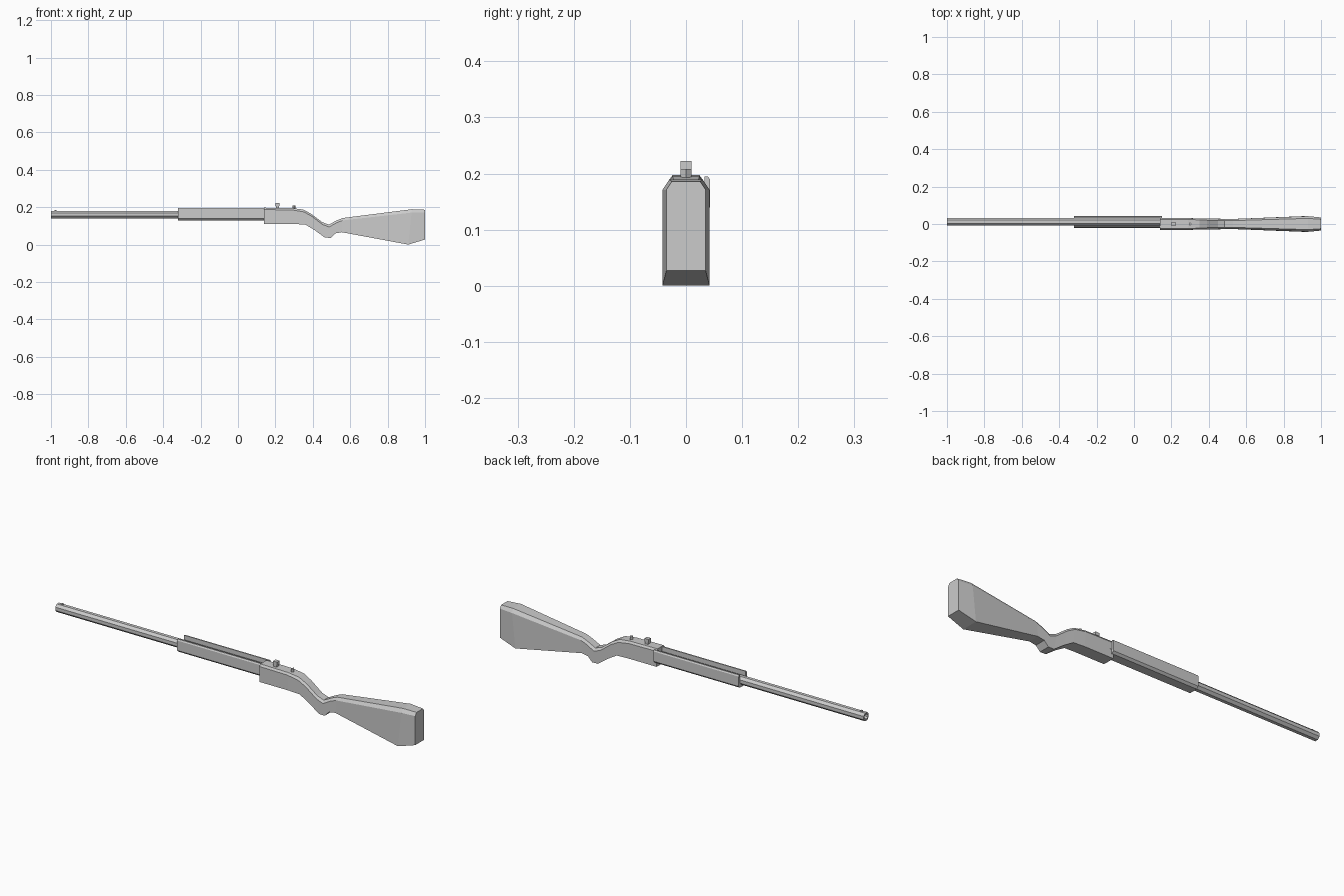
import bpy, bmesh
from math import cos, sin, pi

if "Cube" in bpy.data.objects:
    bpy.data.objects.remove(bpy.data.objects["Cube"])


def loft(name, rings, caps=True):
    """Skin a list of equal-length point rings with flat faces."""
    bm = bmesh.new()
    vs = [[bm.verts.new(p) for p in r] for r in rings]
    for a, b in zip(vs, vs[1:]):
        n = len(a)
        for i in range(n):
            j = (i + 1) % n
            bm.faces.new((a[i], a[j], b[j], b[i]))
    if caps:
        bm.faces.new(vs[0])
        bm.faces.new(vs[-1])
    bmesh.ops.recalc_face_normals(bm, faces=bm.faces)
    me = bpy.data.meshes.new(name)
    bm.to_mesh(me)
    bm.free()
    ob = bpy.data.objects.new(name, me)
    bpy.context.collection.objects.link(ob)
    return ob


def octagon(x, r, y, z):
    return [(x, y + r * cos((i + .5) * pi / 4), z + r * sin((i + .5) * pi / 4))
            for i in range(8)]


def block(name, x0, x1, hy, y, z0, z1):
    sec = [(-hy, z0), (hy, z0), (hy, z1), (-hy, z1)]
    return loft(name, [[(x, y + a, z) for a, z in sec] for x in (x0, x1)])


def stock_ring(xt, zt, xb, zb, hw, dy, dz):
    """Flat-bottomed section with chamfered upper edges."""
    t = dz / (zt - zb)
    xs, zs = xt + (xb - xt) * t, zt - dz
    return [(xb, -hw, zb), (xb, hw, zb), (xs, hw, zs),
            (xt, hw - dy, zt), (xt, dy - hw, zt), (xs, -hw, zs)]


# barrel, slightly off centre, with a shallow bore
BY, BZ = 0.012, 0.16
loft("barrel", [octagon(x, r, BY, BZ) for x, r in
                ((0.16, .0215), (-1, .0215), (-1, .014), (-.95, .014))])
block("front_sight", -.98, -.97, .004, BY, .175, .185)

# fore-end: open channel that cradles the barrel
half = [(.022, .13), (.032, .14), (.032, .189), (.028, .195), (.022, .195), (.022, .15)]
sec = half + [(-y, z) for y, z in reversed(half)]
loft("fore_end", [[(x, BY - .001 + y, z) for y, z in sec] for x in (-.32, .15)])

# receiver, grip and butt stock in one sweep
stations = [
    (.14, .197, .14, .110, .031, .007, .010),
    (.29, .195, .30, .110, .031, .007, .010),
    (.35, .187, .36, .107, .030, .008, .012),
    (.39, .165, .41, .077, .029, .009, .013),
    (.45, .120, .465, .037, .028, .009, .013),
    (.485, .107, .497, .036, .028, .009, .013),
    (.53, .130, .52, .060, .028, .009, .013),
    (.56, .142, .555, .066, .028, .009, .013),
    (.93, .189, .91, .000, .042, .012, .018),
    (1.0, .186, 1.0, .027, .035, .010, .015),
]
loft("receiver_and_stock", [stock_ring(*s) for s in stations])

# rear sight and small top lug
block("rear_sight_base", .203, .219, .010, 0, .19, .206)
block("rear_sight_head", .200, .222, .010, 0, .206, .222)
lug = [(.292, 0), (.300, -.010), (.308, 0), (.300, .010)]
loft("top_lug", [[(x, y, z) for x, y in lug] for z in (.188, .208)])
